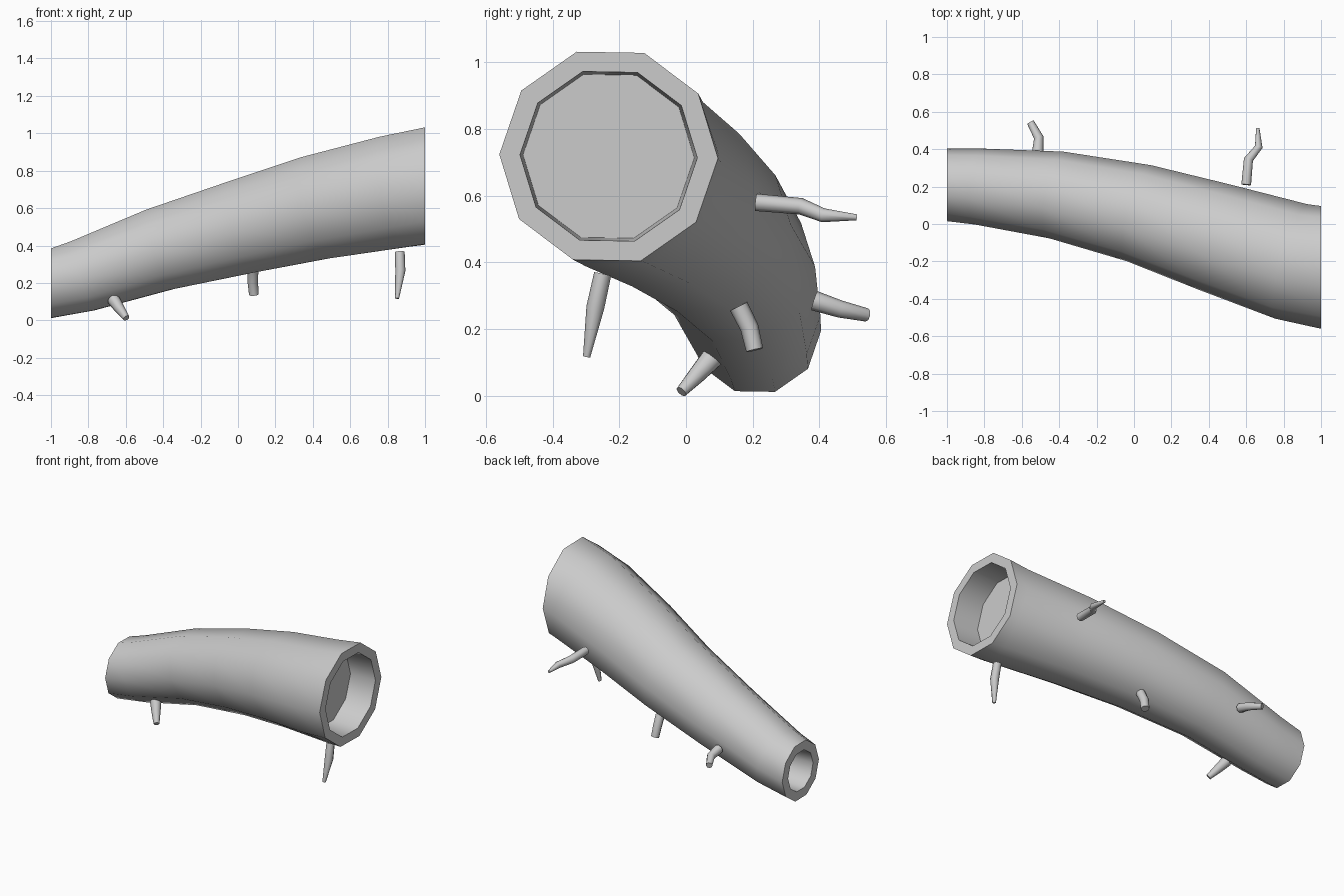
import bpy, bmesh
from math import radians, cos, sin
from mathutils import Vector

if "Cube" in bpy.data.objects:
    bpy.data.objects.remove(bpy.data.objects["Cube"])

X = Vector((1, 0, 0))


def loft(name, rings, sides, angle, phase=0.0):
    """Skin a capped tube through (centre, axis, radius) rings."""
    bm = bmesh.new()
    loops = []
    for c, t, r in rings:
        t = t.normalized()
        ref = Vector((0, 1, 0)) if abs(t.y) < 0.8 else X
        u = (ref - t * ref.dot(t)).normalized()
        v = t.cross(u)
        steps = [radians(360 * i / sides + phase) for i in range(sides)]
        loops.append([bm.verts.new(c + u * r * cos(a) + v * r * sin(a)) for a in steps])
    for a, b in zip(loops, loops[1:]):
        for i in range(sides):
            j = (i + 1) % sides
            bm.faces.new((a[i], a[j], b[j], b[i]))
    bm.faces.new(loops[0])
    bm.faces.new(loops[-1])
    bmesh.ops.recalc_face_normals(bm, faces=bm.faces)
    mesh = bpy.data.meshes.new(name)
    bm.to_mesh(mesh)
    bm.free()
    ob = bpy.data.objects.new(name, mesh)
    bpy.context.collection.objects.link(ob)
    bpy.ops.object.select_all(action='DESELECT')
    ob.select_set(True)
    bpy.context.view_layer.objects.active = ob
    bpy.ops.object.shade_smooth_by_angle(angle=radians(angle))
    return ob


def tangent(pts, i):
    return pts[min(i + 1, len(pts) - 1)] - pts[max(i - 1, 0)]


# Hollow log: tapering bent trunk with a recess in each cut end
spine = [
    (-1.00, 0.210, 0.198, 0.195),
    (-0.83, 0.200, 0.238, 0.204),
    (-0.415, 0.155, 0.380, 0.235),
    (0.025, 0.058, 0.500, 0.265),
    (0.43, -0.070, 0.605, 0.294),
    (0.84, -0.200, 0.688, 0.318),
    (1.00, -0.232, 0.718, 0.328),
]
pts = [Vector(p[:3]) for p in spine]
outer = []
for i, p in enumerate(spine):
    axis = X if i in (0, len(spine) - 1) else tangent(pts, i)
    outer.append((pts[i], axis, p[3]))
WALL, DEPTH = 0.062, 0.18


def recess(end, direction):
    c, _, r = end
    return [(c, X, r - WALL), (c + X * DEPTH * direction, X, r - WALL - 0.009)]


rings = recess(outer[0], 1)[::-1] + outer + recess(outer[-1], -1)
loft("hollow_log", rings, 10, 45, -1)

# Broken twigs: x, y, z, radius along each path
twigs = {
    "twig_upper_back": [(0.60, 0.21, 0.58, 0.026), (0.612, 0.345, 0.568, 0.025),
                        (0.667, 0.412, 0.541, 0.021), (0.662, 0.512, 0.535, 0.009)],
    "twig_lower_back": [(-0.515, 0.385, 0.285, 0.030), (-0.509, 0.462, 0.260, 0.026),
                        (-0.553, 0.543, 0.242, 0.020)],
    "twig_middle": [(0.08, 0.158, 0.268, 0.029), (0.079, 0.190, 0.205, 0.028),
                    (0.085, 0.206, 0.137, 0.026)],
    "twig_left": [(-0.667, 0.077, 0.112, 0.035), (-0.635, 0.035, 0.065, 0.028),
                  (-0.597, -0.014, 0.012, 0.018)],
    "twig_right": [(0.865, -0.25, 0.365, 0.026), (0.868, -0.272, 0.265, 0.027),
                   (0.850, -0.298, 0.117, 0.011)],
}
for name, path in twigs.items():
    tp = [Vector(p[:3]) for p in path]
    loft(name, [(tp[i], tangent(tp, i), p[3]) for i, p in enumerate(path)], 8, 50)
